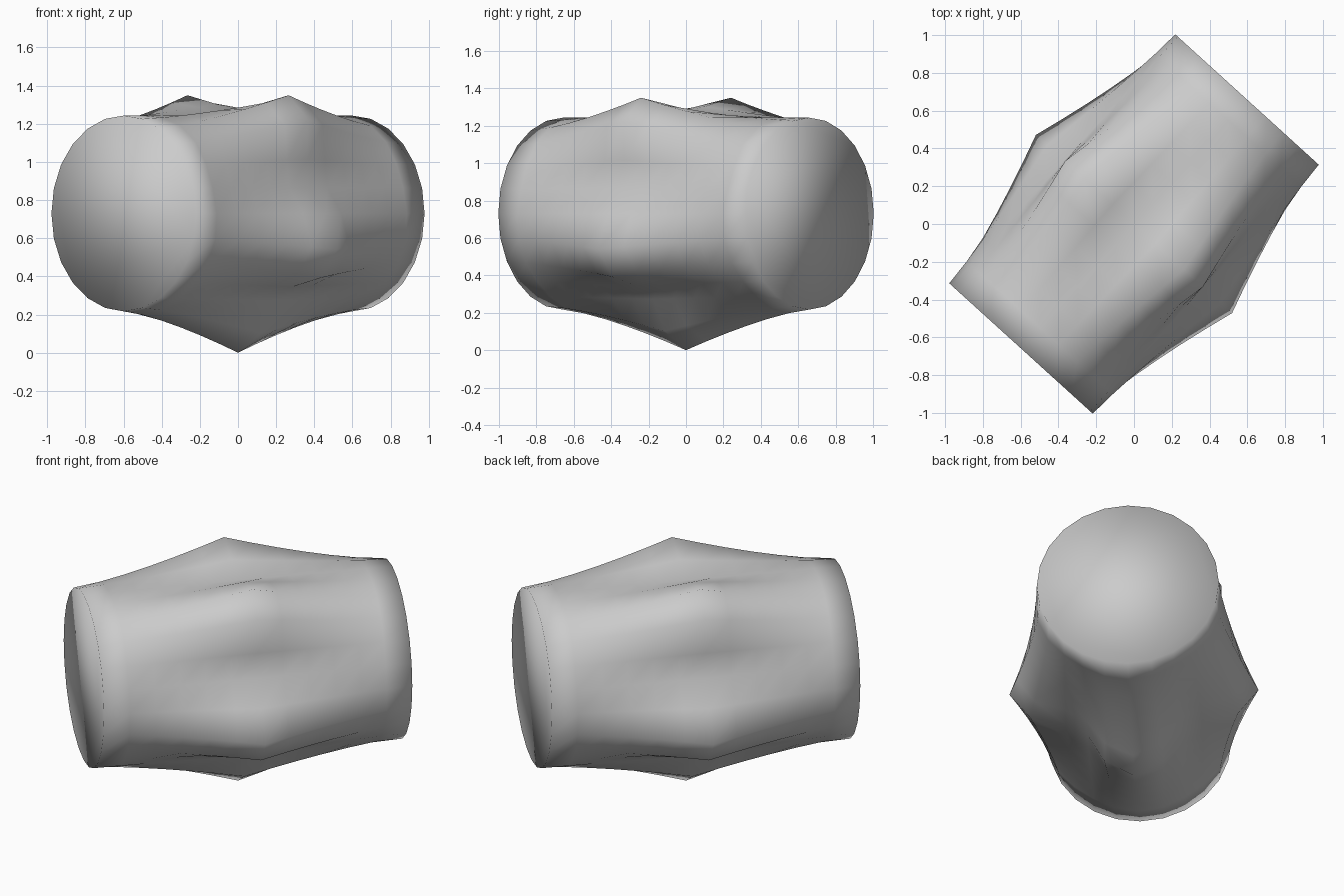
import bpy, bmesh
from math import sin, cos, radians
from mathutils import Vector

if "Cube" in bpy.data.objects:
    bpy.data.objects.remove(bpy.data.objects["Cube"])

SIDES, STEPS = 24, 12          # points round the barrel, spans along it
HALF, END_R, BUMP = 0.89, 0.513, 0.217
CENTRE = Vector((0, 0, 0.73))
AXIS = Vector((0.672, 0.740, 0)).normalized()
ACROSS = Vector((AXIS.y, -AXIS.x, 0))
UP = Vector((0, 0, 1))


def ring(bm, t):
    """One cross-section: a circle at the ends, five lobes at the middle."""
    swell = (1 - abs(t)) ** 1.35
    verts = []
    for i in range(SIDES):
        a = radians(360 * i / SIDES)
        lobe = 0.5 + 0.5 * cos(5 * (a + radians(90)))
        r = END_R + BUMP * swell * lobe
        verts.append(bm.verts.new(CENTRE + AXIS * (HALF * t) + ACROSS * (r * cos(a)) + UP * (r * sin(a))))
    return verts


# Lobed barrel lying on its side
bm = bmesh.new()
rings = [ring(bm, 2 * k / STEPS - 1) for k in range(STEPS + 1)]
for lo, hi in zip(rings, rings[1:]):
    for i in range(SIDES):
        j = (i + 1) % SIDES
        bm.faces.new((lo[i], lo[j], hi[j], hi[i]))

# Flat end caps
bm.faces.new(rings[0])
bm.faces.new(rings[-1])
bmesh.ops.recalc_face_normals(bm, faces=bm.faces)
for f in bm.faces:
    f.smooth = True

mesh = bpy.data.meshes.new("lobed_barrel")
bm.to_mesh(mesh)
bm.free()
bpy.context.collection.objects.link(bpy.data.objects.new("lobed_barrel", mesh))
